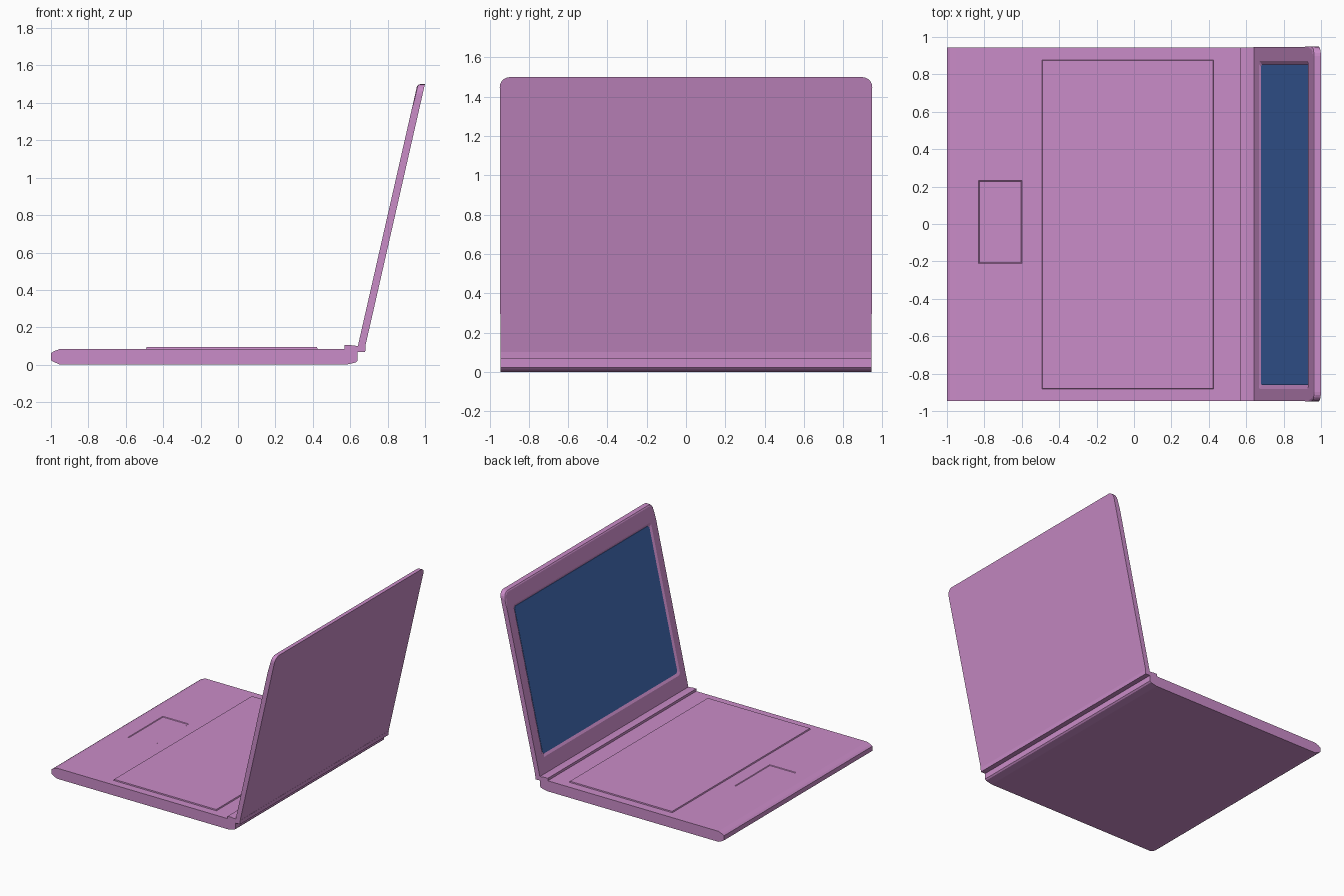
import bpy, bmesh, math

if "Cube" in bpy.data.objects:
    bpy.data.objects.remove(bpy.data.objects["Cube"])


def material(name, rgb):
    m = bpy.data.materials.new(name)
    m.diffuse_color = (*rgb, 1)
    m.use_nodes = True
    m.node_tree.nodes["Principled BSDF"].inputs["Base Color"].default_value = m.diffuse_color
    return m


PINK = material("orchid_pink", (0.59, 0.262, 0.577))
BLUE = material("screen_blue", (0.053, 0.144, 0.456))


def loft(name, ring_a, ring_b, mat):
    """Closed solid between two matching rings of points."""
    bm = bmesh.new()
    a = [bm.verts.new(p) for p in ring_a]
    b = [bm.verts.new(p) for p in ring_b]
    bm.faces.new(a)
    bm.faces.new(b)
    n = len(a)
    for i in range(n):
        j = (i + 1) % n
        bm.faces.new((a[i], a[j], b[j], b[i]))
    bmesh.ops.recalc_face_normals(bm, faces=bm.faces)
    me = bpy.data.meshes.new(name)
    bm.to_mesh(me)
    bm.free()
    me.materials.append(mat)
    ob = bpy.data.objects.new(name, me)
    bpy.context.collection.objects.link(ob)
    return ob


def extrude_y(name, profile, half, mat):
    """Profile in x, z drawn out across the width."""
    return loft(name, [(x, -half, z) for x, z in profile],
                [(x, half, z) for x, z in profile], mat)


def cut(target, cutter):
    cutter.hide_render = True
    mod = target.modifiers.new("recess", 'BOOLEAN')
    mod.operation = 'DIFFERENCE'
    mod.solver = 'EXACT'
    mod.object = cutter
    bpy.context.view_layer.objects.active = target
    bpy.ops.object.modifier_apply(modifier=mod.name)
    bpy.data.objects.remove(cutter)


def rect(x0, x1, y0, y1, z):
    return [(x0, y0, z), (x1, y0, z), (x1, y1, z), (x0, y1, z)]


# Base with chamfered front and rear edges
W = 0.945
base = extrude_y("base", [
    (-1, 0.025), (-0.985, 0.015), (-0.95, 0), (0.575, 0), (0.63, 0.012), (0.64, 0.022),
    (0.64, 0.085), (-0.95, 0.085), (-0.985, 0.072), (-1, 0.062)], W, PINK)

# Shallow touchpad recess
cut(base, loft("touchpad_cutter", rect(-0.827, -0.603, -0.207, 0.227, 0.081),
               rect(-0.837, -0.593, -0.217, 0.237, 0.089), PINK))

# Raised keyboard panel
loft("keyboard_panel", rect(-0.493, 0.427, -0.883, 0.877, 0.08),
     rect(-0.488, 0.422, -0.88, 0.874, 0.094), PINK)

# Hinge strip joining base and lid
extrude_y("hinge", [(0.57, 0.08), (0.57, 0.105), (0.60, 0.105), (0.64, 0.10),
                    (0.682, 0.10), (0.68, 0.068), (0.635, 0.068)], W, PINK)


def on_lid(y, z, depth):
    """Point on the leaning lid, at a depth behind its front face."""
    return (0.634 + 0.2275 * (z - 0.07) + depth, y, z)


# Lid: leaning slab with rounded top corners and a bevelled front top edge
R = 0.05
outline = [(-W, 0.09), (W, 0.09)]
for side in (1, -1):
    arc = [(side * (W + 0.003 - R + R * math.cos(t)), 1.5 - R + R * math.sin(t))
           for t in (math.radians(a) for a in range(0, 91, 18))]
    outline += arc if side == 1 else arc[::-1]
lid = loft("lid", [on_lid(y, z, 0) for y, z in outline],
           [on_lid(y, z, 0.04) for y, z in outline], PINK)
bm = bmesh.new()
bm.from_mesh(lid.data)
front_top = [e for e in bm.edges if all(
    v.co.z > 1.4 and abs(v.co.x - on_lid(0, v.co.z, 0)[0]) < 1e-4 for v in e.verts)]
bmesh.ops.bevel(bm, geom=front_top, offset=0.014, segments=2, profile=0.5, affect='EDGES')
bm.to_mesh(lid.data)
bm.free()


def screen_ring(grow, depth):
    """Screen outline with small clipped corners."""
    y, z0, z1, c = 0.857 + grow, 0.235 - grow, 1.355 + grow, 0.015
    pts = [(-y + c, z0), (y - c, z0), (y, z0 + c), (y, z1 - c),
           (y - c, z1), (-y + c, z1), (-y, z1 - c), (-y, z0 + c)]
    return [on_lid(a - 0.005, b, depth) for a, b in pts]


# Bezel recess and display plate
cut(lid, loft("bezel_cutter", screen_ring(0.027, -0.004), screen_ring(0, 0.010), PINK))
loft("screen", screen_ring(0, 0.007), screen_ring(0, 0.013), BLUE)
